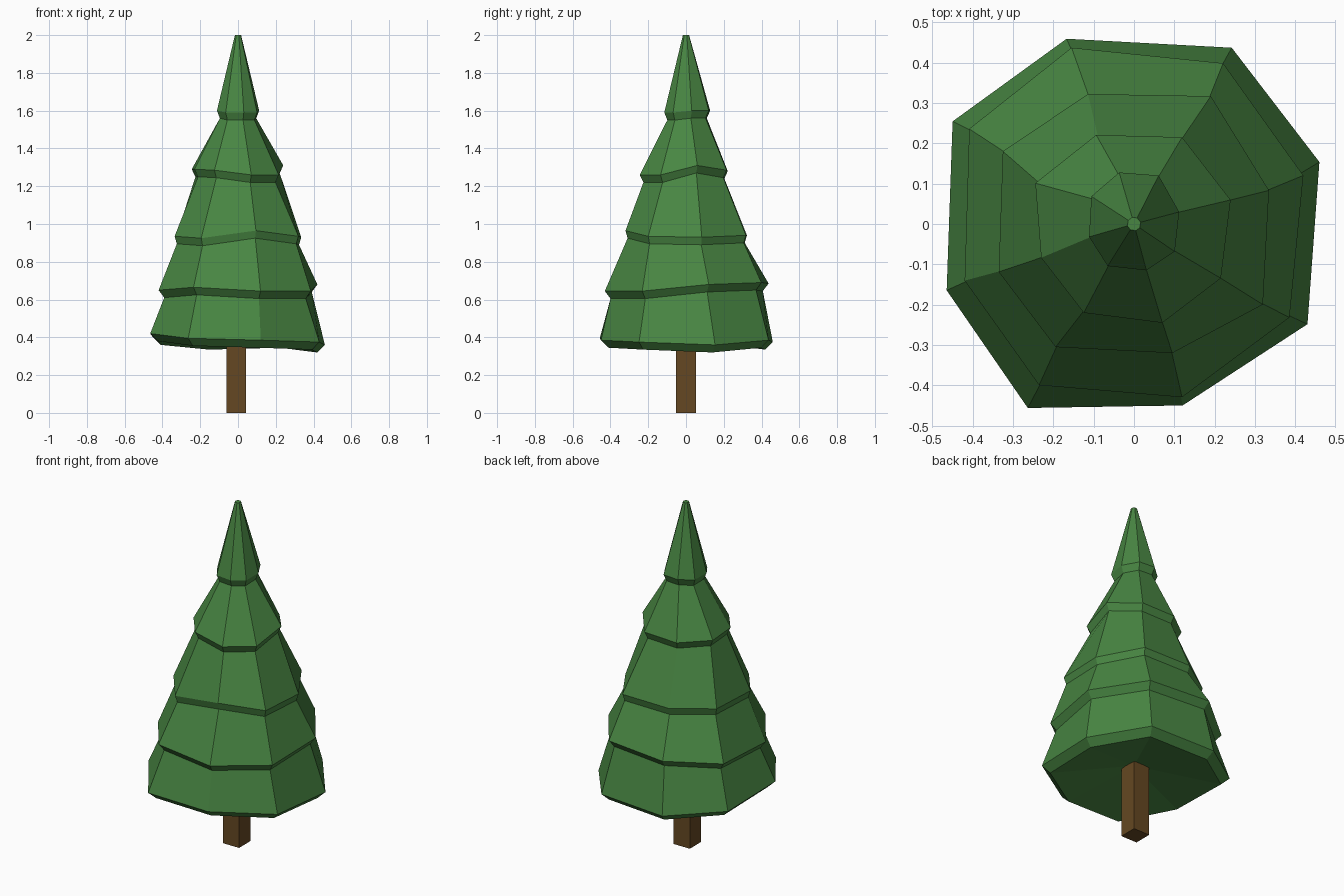
import bpy
import bmesh
from math import cos, sin, radians
from mathutils import Matrix, Vector

default_cube = bpy.data.objects.get("Cube")
if default_cube:
    bpy.data.objects.remove(default_cube, do_unlink=True)


def make_material(name, colour):
    material = bpy.data.materials.new(name)
    material.use_nodes = True
    material.diffuse_color = colour
    shader = material.node_tree.nodes["Principled BSDF"]
    shader.inputs["Base Color"].default_value = colour
    return material


def make_object(name, mesh_data, material):
    bmesh.ops.recalc_face_normals(mesh_data, faces=mesh_data.faces)
    mesh = bpy.data.meshes.new(name)
    mesh_data.to_mesh(mesh)
    mesh_data.free()
    mesh.materials.append(material)
    result = bpy.data.objects.new(name, mesh)
    bpy.context.collection.objects.link(result)
    return result


def add_ring(mesh_data, angles, radii, heights):
    """One loop of corners around the trunk axis."""
    corners = []
    for angle, radius, height in zip(angles, radii, heights):
        turn = radians(angle)
        corners.append(mesh_data.verts.new((radius * cos(turn), radius * sin(turn), height)))
    return corners


def bridge(mesh_data, lower, upper):
    count = len(lower)
    for i in range(count):
        following = (i + 1) % count
        mesh_data.faces.new((lower[i], lower[following], upper[following], upper[i]))


# Uneven eight-sided tiers: rim height, undercut scale, corner angles,
# rim radii and corner height offsets (radii and offsets in thousandths)
UNDERCUT_DROP = 0.04
TIERS = (
    (0.38, 0.91, (18.5, 61, 110, 150.5, 199.5, 240, 285, 330),
     (485, 500, 489, 517, 493, 527, 466, 497), (-20, 5, -5, 20, 40, 15, 5, -5)),
    (0.66, 0.93, (16, 61, 109.5, 150, 198.5, 239.5, 285.5, 329),
     (437, 456, 464, 472, 443, 464, 446, 450), (20, 30, 25, 0, -10, 5, -15, -15)),
    (0.94, 0.965, (14, 59, 109.5, 151, 199.5, 237.5, 286.5, 328),
     (345, 370, 342, 372, 356, 362, 334, 377), (-10, 0, 0, 0, -5, -15, 25, -5)),
    (1.28, 0.92, (14, 61, 113, 157.5, 200, 240.5, 286, 328),
     (247, 246, 240, 265, 245, 253, 255, 254), (30, 5, 0, 10, 10, 5, -20, -20)),
    (1.6, 0.86, (15, 63, 106, 147, 196, 238, 285, 326),
     (116, 135, 133, 126, 116, 123, 119, 122), (0, 0, 0, -5, 0, -10, -10, -10)),
)

# Foliage: a single stepped shell from the lowest undercut to the tip
foliage_mesh = bmesh.new()
rings = []
for rim_height, undercut, angles, radii, offsets in TIERS:
    rim_radii = [radius / 1000 for radius in radii]
    rim_heights = [rim_height + offset / 1000 for offset in offsets]
    rings.append(add_ring(foliage_mesh, angles,
                          [radius * undercut for radius in rim_radii],
                          [height - UNDERCUT_DROP for height in rim_heights]))
    rings.append(add_ring(foliage_mesh, angles, rim_radii, rim_heights))
side_count = len(angles)
rings.append(add_ring(foliage_mesh, angles, [0.017] * side_count, [2.0] * side_count))

for lower, upper in zip(rings, rings[1:]):
    bridge(foliage_mesh, lower, upper)
foliage_mesh.faces.new(rings[-1])

# Hollowed underside: a shallow fan rising to the trunk
hollow = foliage_mesh.verts.new((0, 0, 0.425))
for i, corner in enumerate(rings[0]):
    foliage_mesh.faces.new((corner, hollow, rings[0][(i + 1) % side_count]))
make_object("foliage", foliage_mesh, make_material("leaf green", (0.065, 0.238, 0.055, 1)))

# Trunk: a square post running up into the foliage
trunk_mesh = bmesh.new()
trunk_width, trunk_height = 0.105, 0.45
bmesh.ops.create_cube(
    trunk_mesh, size=1,
    matrix=Matrix.Translation(Vector((-0.009, 0, trunk_height / 2)))
    @ Matrix.Diagonal((trunk_width, trunk_width, trunk_height, 1)))
make_object("trunk", trunk_mesh, make_material("bark brown", (0.13, 0.064, 0.016, 1)))
